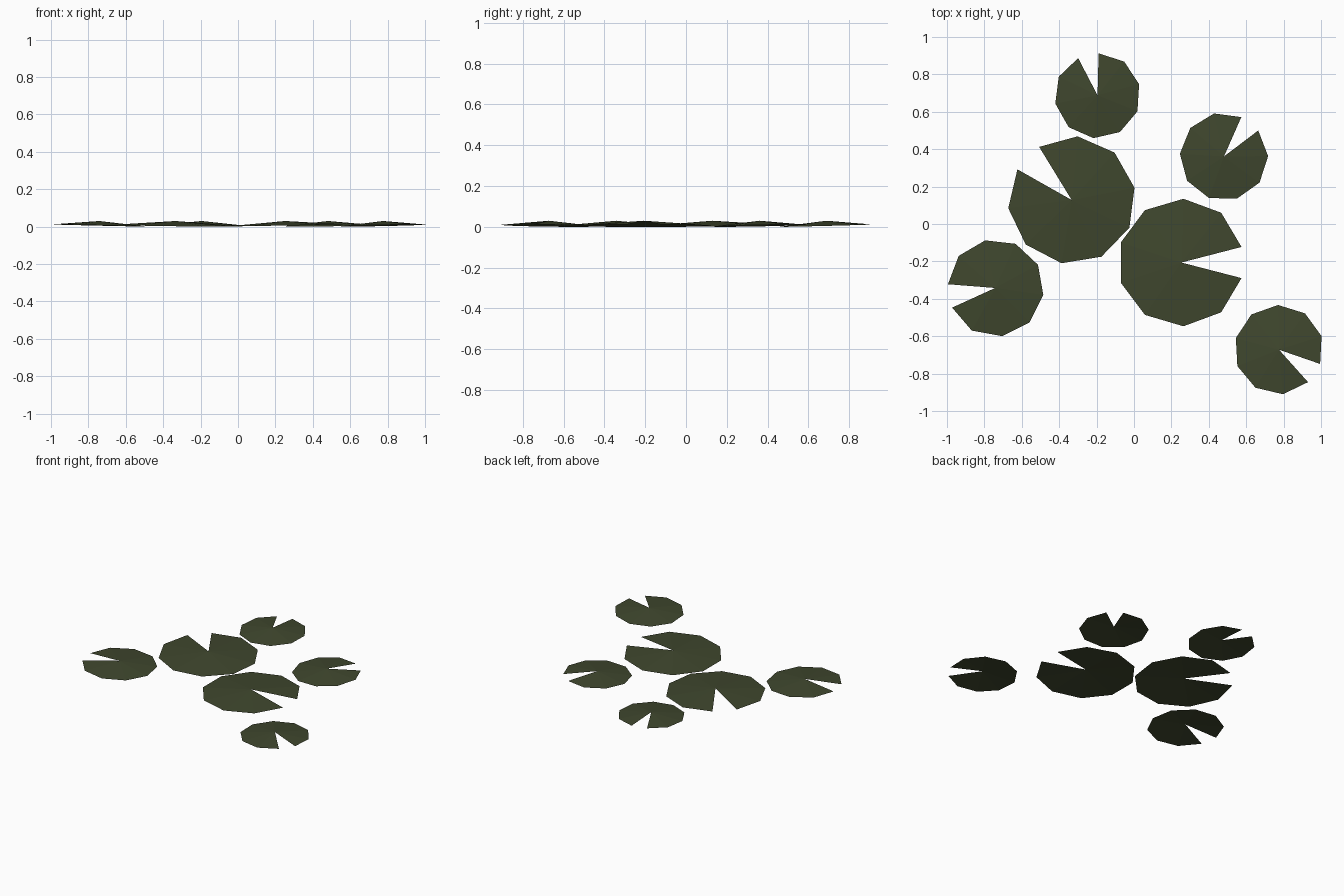
import bpy, bmesh, math

if "Cube" in bpy.data.objects:
    bpy.data.objects.remove(bpy.data.objects["Cube"])

green = bpy.data.materials.new("dull_leaf_green")
green.diffuse_color = (0.05, 0.063, 0.027, 1)
green.use_nodes = True
green.node_tree.nodes["Principled BSDF"].inputs["Base Color"].default_value = green.diffuse_color


def lily_pad(name, x, y, radius, notch_deg):
    """Shallow ten-point cone with a wedge notch; rim lifts toward the notch."""
    bm = bmesh.new()
    apex = bm.verts.new((0, 0, 0.03))
    rim = []
    for i in range(10):
        a = math.radians(14.5 + i * 331 / 9)      # angle away from the notch
        r = radius * (0.975 if i in (0, 9) else 1)
        d = a + math.radians(notch_deg)
        z = 0.006 + 0.006 * math.cos(a)
        rim.append(bm.verts.new((r * math.cos(d), r * math.sin(d), z)))
    for a, b in zip(rim, rim[1:]):
        bm.faces.new((apex, a, b))
    mesh = bpy.data.meshes.new(name)
    bm.to_mesh(mesh)
    bm.free()
    mesh.materials.append(green)
    pad = bpy.data.objects.new(name, mesh)
    pad.location = (x, y, 0)
    bpy.context.collection.objects.link(pad)


# Two large pads in the middle, four small pads around them
lily_pad("large_pad_left", -0.333, 0.128, 0.342, 136)
lily_pad("large_pad_right", 0.253, -0.206, 0.341, 0)
lily_pad("small_pad_left", -0.742, -0.342, 0.26, 190)
lily_pad("small_pad_back", -0.195, 0.688, 0.23, 103)
lily_pad("small_pad_right", 0.481, 0.361, 0.236, 51.7)
lily_pad("small_pad_front", 0.775, -0.672, 0.239, -33.6)
